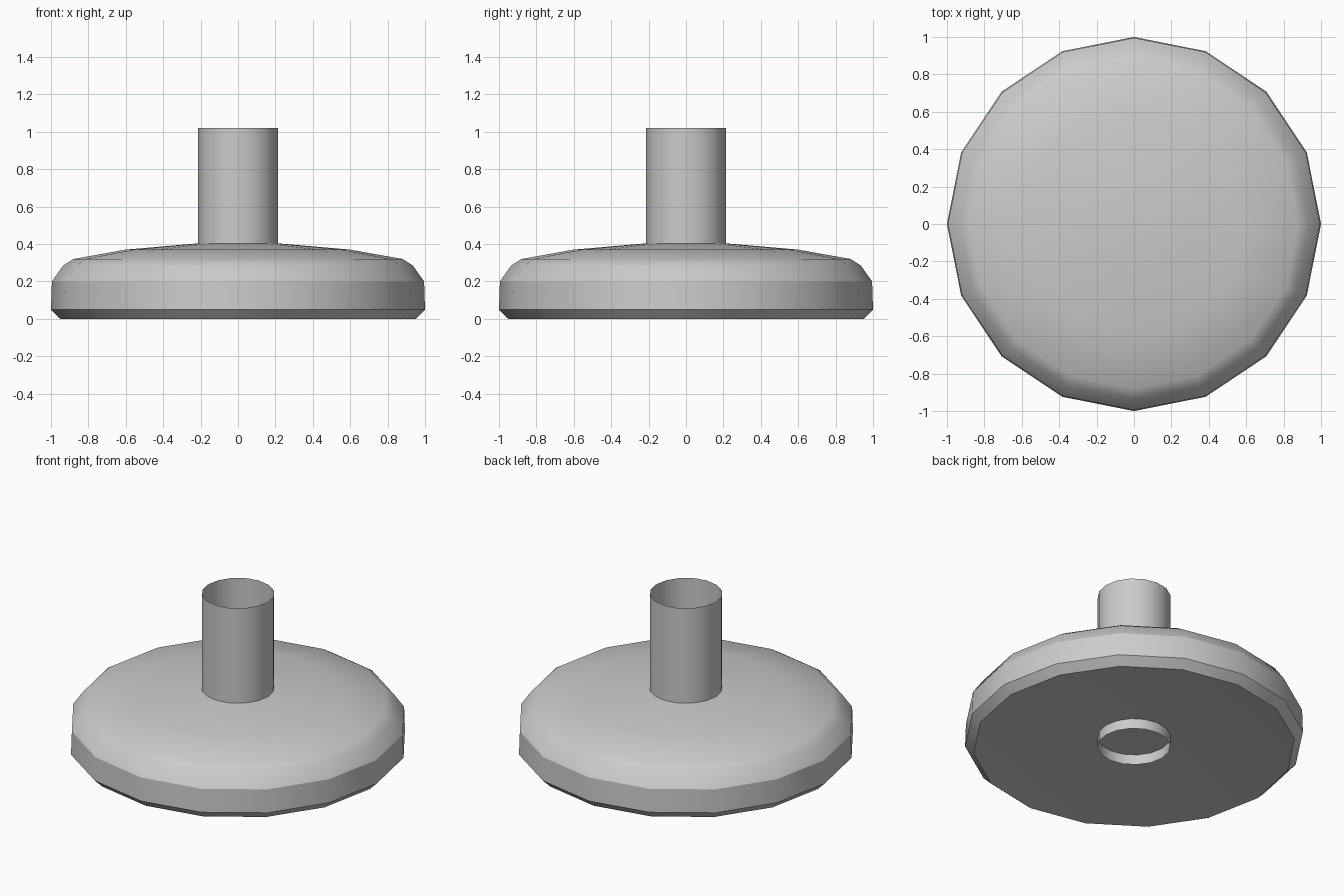
import bpy, bmesh
from math import cos, sin, pi, radians

if "Cube" in bpy.data.objects:
    bpy.data.objects.remove(bpy.data.objects["Cube"])

SIDES = 16


def lathe(name, profile):
    """Revolve (radius, z) points around z; radius 0 gives a pole."""
    bm = bmesh.new()
    rings = []
    for r, z in profile:
        if r == 0:
            rings.append([bm.verts.new((0, 0, z))] * SIDES)
        else:
            rings.append([bm.verts.new((r * cos(2 * pi * i / SIDES),
                                        r * sin(2 * pi * i / SIDES), z))
                          for i in range(SIDES)])
    for a, b in zip(rings, rings[1:]):
        for i in range(SIDES):
            j = (i + 1) % SIDES
            bm.faces.new(dict.fromkeys((a[i], a[j], b[j], b[i])))
    mesh = bpy.data.meshes.new(name)
    bm.to_mesh(mesh)
    bm.free()
    obj = bpy.data.objects.new(name, mesh)
    bpy.context.collection.objects.link(obj)
    bpy.ops.object.select_all(action='DESELECT')
    obj.select_set(True)
    bpy.context.view_layer.objects.active = obj
    bpy.ops.object.shade_smooth_by_angle(angle=radians(30))
    return obj


# Domed base: hollowed underside, bevelled foot, upright rim, shallow dome
lathe("domed_base", [(0, 0.085), (0.95, 0), (1.0, 0.05), (0.995, 0.2),
                     (0.935, 0.285), (0.88, 0.32), (0.6, 0.37),
                     (0.22, 0.403), (0, 0.41)])

# Open thin tube running right through the base
lathe("tube", [(0.215, 0), (0.215, 1.02)])
